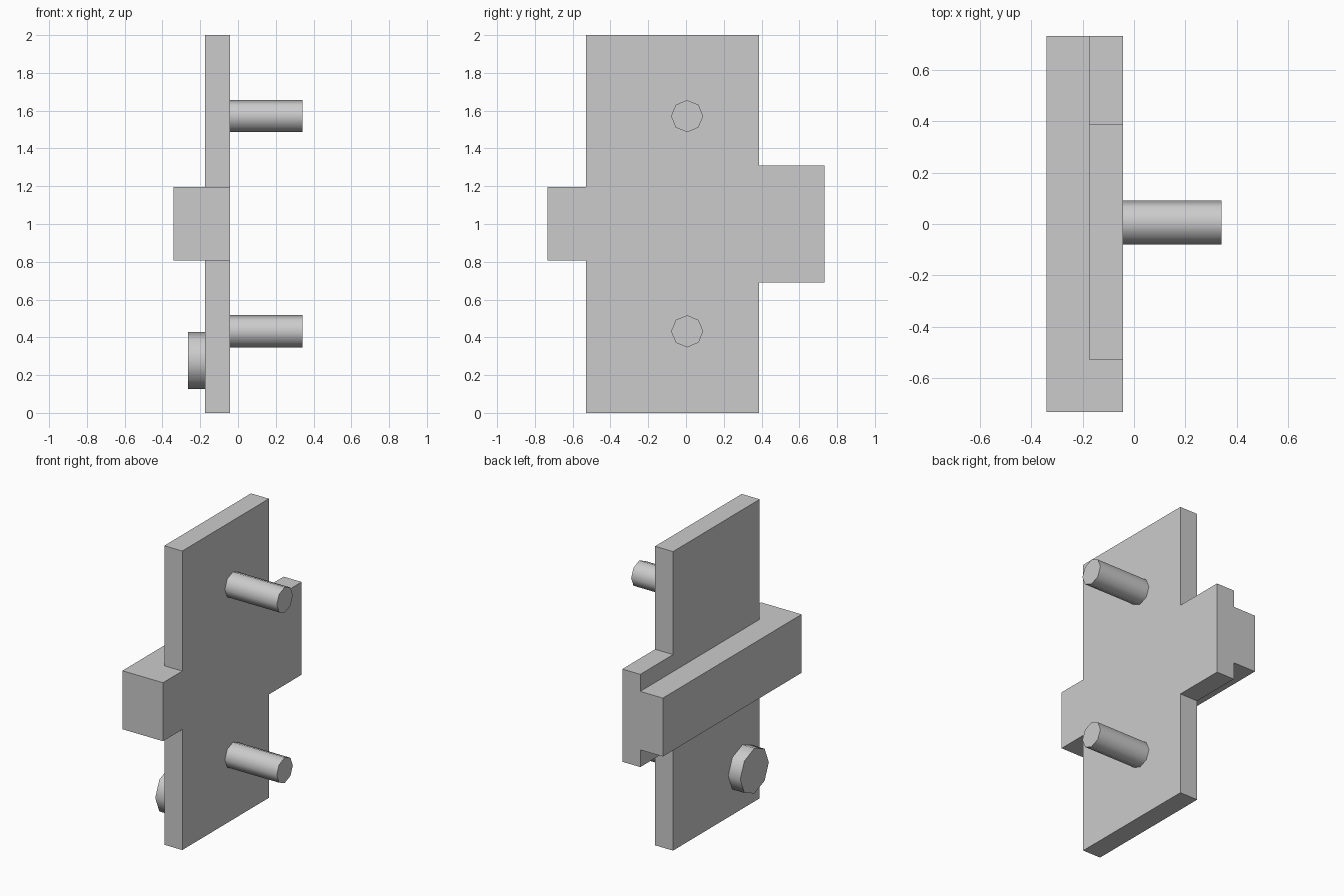
import bpy, bmesh, math

if "Cube" in bpy.data.objects:
    bpy.data.objects.remove(bpy.data.objects["Cube"])

SLAB_BACK, SLAB_FRONT = -0.175, -0.042


def extrude_profile(name, yz, x0, x1):
    """Extrude a closed y-z outline along x into a solid."""
    bm = bmesh.new()
    face = bm.faces.new([bm.verts.new((x0, y, z)) for y, z in yz])
    new = bmesh.ops.extrude_face_region(bm, geom=[face], use_keep_orig=True)["geom"]
    for v in new:
        if isinstance(v, bmesh.types.BMVert):
            v.co.x = x1
    bmesh.ops.recalc_face_normals(bm, faces=bm.faces)
    mesh = bpy.data.meshes.new(name)
    bm.to_mesh(mesh)
    bm.free()
    obj = bpy.data.objects.new(name, mesh)
    bpy.context.collection.objects.link(obj)
    return obj


def peg(name, x0, x1, y, z, radius):
    """Eight-sided, smooth-shaded cylinder lying along x."""
    bpy.ops.mesh.primitive_cylinder_add(
        vertices=8, radius=radius, depth=x1 - x0,
        location=((x0 + x1) / 2, y, z), rotation=(0, math.pi / 2, 0))
    bpy.context.object.name = name
    bpy.ops.object.shade_smooth_by_angle(angle=math.radians(60))


# Tall plate with a short stub on one side and a taller tab on the other
plate = extrude_profile("plate", [
    (-0.529, 0), (0.387, 0), (0.387, 0.691), (0.733, 0.691),
    (0.733, 1.311), (0.387, 1.311), (0.387, 2), (-0.529, 2),
    (-0.529, 1.197), (-0.733, 1.197), (-0.733, 0.806), (-0.529, 0.806),
], SLAB_BACK, SLAB_FRONT)

# Cross bar on the back, fused into the plate
bar = extrude_profile("cross_bar", [
    (-0.733, 0.806), (0.733, 0.806), (0.733, 1.197), (-0.733, 1.197),
], -0.342, SLAB_BACK + 0.05)
mod = plate.modifiers.new("fuse_bar", 'BOOLEAN')
mod.operation, mod.solver, mod.object = 'UNION', 'EXACT', bar
bpy.context.view_layer.objects.active = plate
plate.select_set(True)
bpy.ops.object.modifier_apply(modifier=mod.name)
bpy.data.objects.remove(bar)

# Clean flush seams left by the union
bm = bmesh.new()
bm.from_mesh(plate.data)
bmesh.ops.dissolve_limit(bm, angle_limit=math.radians(1), verts=bm.verts, edges=bm.edges)
bm.to_mesh(plate.data)
bm.free()

# Two mounting pins on the front face
for name, z in (("lower_pin", 0.432), ("upper_pin", 1.571)):
    peg(name, SLAB_FRONT, 0.342, 0.006, z, 0.085)

# Round button low on the back
peg("back_button", -0.264, SLAB_BACK, -0.347, 0.277, 0.151)
